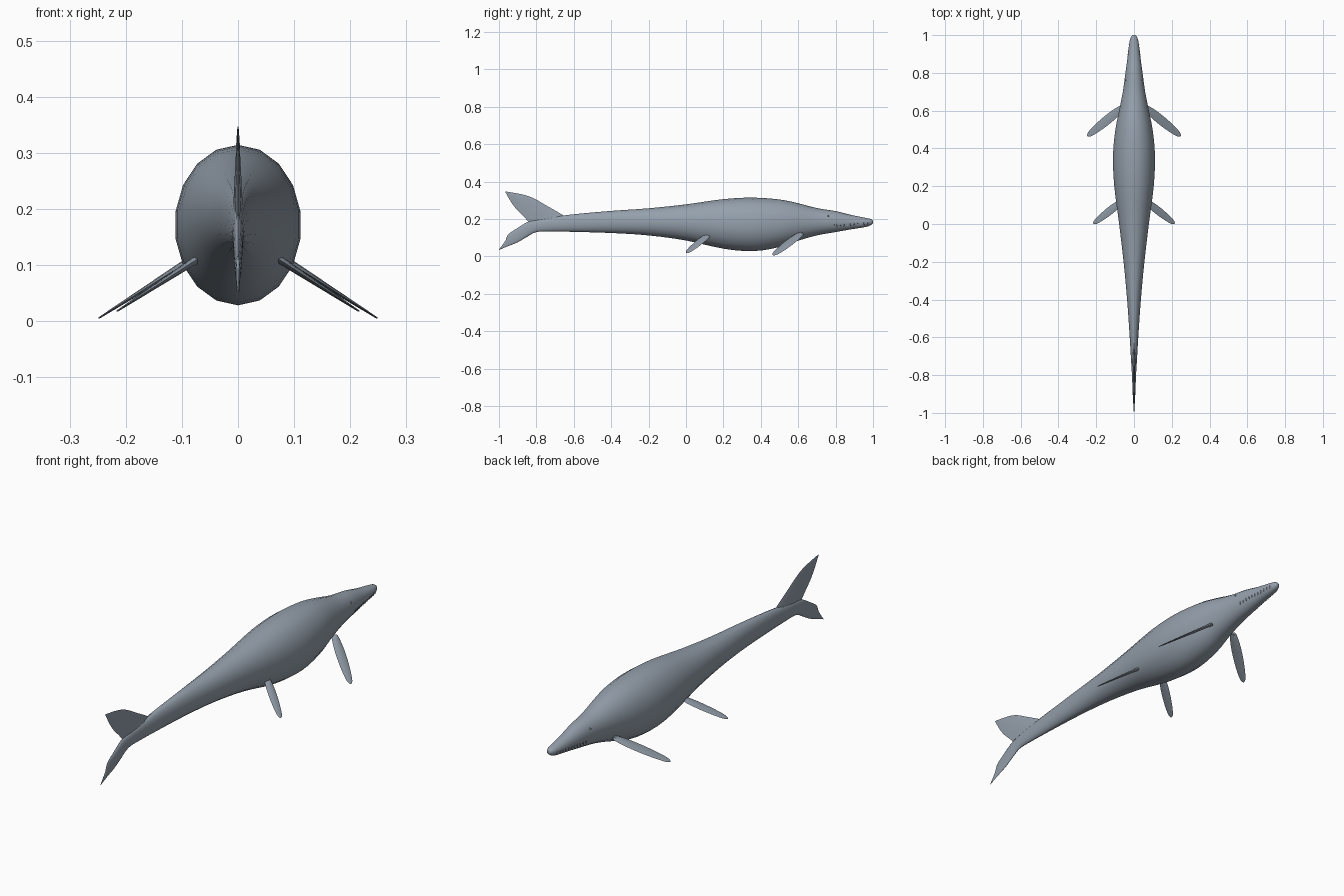
import bpy, bmesh, math
from mathutils import Vector

cube = bpy.data.objects.get("Cube")
if cube:
    bpy.data.objects.remove(cube)


def material(name, rgb):
    m = bpy.data.materials.new(name)
    m.use_nodes = True
    m.diffuse_color = (*rgb, 1)
    m.node_tree.nodes["Principled BSDF"].inputs["Base Color"].default_value = (*rgb, 1)
    return m


SKIN = material("slate grey skin", (0.30, 0.35, 0.41))


def finish(name, bm, angle=40):
    bmesh.ops.recalc_face_normals(bm, faces=bm.faces)
    mesh = bpy.data.meshes.new(name)
    bm.to_mesh(mesh)
    bm.free()
    ob = bpy.data.objects.new(name, mesh)
    bpy.context.collection.objects.link(ob)
    mesh.materials.append(SKIN)
    bpy.ops.object.select_all(action="DESELECT")
    ob.select_set(True)
    bpy.context.view_layer.objects.active = ob
    bpy.ops.object.shade_smooth_by_angle(angle=math.radians(angle))
    return ob


def loft(bm, rings):
    """Skin a list of closed rings and cap both ends."""
    loops = [[bm.verts.new(p) for p in ring] for ring in rings]
    for a, b in zip(loops, loops[1:]):
        for i in range(len(a)):
            j = (i + 1) % len(a)
            bm.faces.new((a[i], a[j], b[j], b[i]))
    bm.faces.new(loops[0])
    bm.faces.new(loops[-1])


def smooth_steps(points, n):
    """Catmull-Rom through the points, n steps for each span."""
    pts = [Vector(p) for p in points]
    pts = [pts[0]] + pts + [pts[-1]]
    out = []
    for a, b, c, d in zip(pts, pts[1:], pts[2:], pts[3:]):
        for k in range(n):
            t = k / n
            out.append(0.5 * (2 * b + (c - a) * t + (2 * a - 5 * b + 4 * c - d) * t * t
                              + (3 * b - a - 3 * c + d) * t ** 3))
    return out + [pts[-1]]


# Body stations, snout to lower tail lobe: y, top z, bottom z, half width
STATIONS = [
    (1.0, .191, .178, .006), (.99, .199, .168, .016), (.96, .206, .157, .025),
    (.88, .222, .144, .035), (.8, .242, .130, .046), (.7, .258, .112, .060),
    (.6, .284, .084, .080), (.5, .304, .050, .100), (.36, .314, .028, .113),
    (.2, .306, .041, .106), (0, .278, .085, .080), (-.2, .257, .112, .056),
    (-.4, .243, .125, .037), (-.6, .225, .131, .023), (-.72, .209, .133, .016),
    (-.8, .195, .130, .011), (-.85, .182, .104, .009), (-.9, .152, .075, .007),
    (-.95, .118, .055, .004), (-.965, .085, .049, .003), (-1.0, .036, .034, .001),
]
SIDES = 18
body = smooth_steps(STATIONS, 3)


def body_width(y, z):
    """Half width of the body surface at a given y and z."""
    for a, b in zip(STATIONS, STATIONS[1:]):
        if b[0] <= y <= a[0]:
            p = Vector(a).lerp(Vector(b), (a[0] - y) / (a[0] - b[0]))
            u = (2 * z - p[1] - p[2]) / (p[1] - p[2])
            return p[3] * math.sqrt(max(0, 1 - u * u))
    return 0


bm = bmesh.new()
rings = []
for y, top, low, half in body:
    ring = []
    for i in range(SIDES):
        a = math.tau * i / SIDES
        ring.append((half * math.sin(a), y, (top + low) / 2 + (top - low) / 2 * math.cos(a)))
    rings.append(ring)
loft(bm, rings)
finish("body", bm)

# Upper tail fin: sections from root to tip, each (front y, front z, rear y, rear z, half thickness)
FIN = [
    (-.64, .205, -.82, .150, .010), (-.66, .222, -.84, .182, .008),
    (-.74, .268, -.87, .215, .006), (-.81, .308, -.905, .250, .004),
    (-.87, .330, -.935, .290, .003), (-.965, .347, -.966, .344, .001),
]
bm = bmesh.new()
rings = []
for fy, fz, ry, rz, w in smooth_steps(FIN, 3):
    front, rear = Vector((0, fy, fz)), Vector((0, ry, rz))
    side = Vector((w, 0, 0))
    a, b = front.lerp(rear, .25), front.lerp(rear, .65)
    rings.append([front, a + side, b + side * .7, rear, b - side * .7, a - side])
loft(bm, rings)
finish("upper_tail_fin", bm)

# Flippers: tapering blades sweeping out, back and down; (distance, half chord)
BLADE = [(-.08, .018), (0, .023), (.2, .029), (.45, .030), (.7, .026),
         (.88, .020), (.96, .013), (1, .004)]


def flipper(name, root, tip, chord, sign):
    root, tip = Vector(root), Vector(tip)
    axis = tip - root
    out = Vector((axis.x, 0, axis.z)).normalized()
    normal = out.cross(Vector((0, 1, 0))).normalized()
    across = normal.cross(axis).normalized()
    if across.y < 0:
        across.negate()
    bm = bmesh.new()
    rings = []
    for t, half in smooth_steps(BLADE, 2):
        c = root + axis * t
        thick = normal * (.007 * (1 - .8 * max(t, 0)))
        lead = across * half * chord
        ring = [c + lead, c + lead * .4 + thick, c - lead * .4 + thick * .7,
                c - lead, c - lead * .4 - thick * .7, c + lead * .4 - thick]
        rings.append([(p.x * sign, p.y, p.z) for p in ring])
    loft(bm, rings)
    finish(name, bm)


for side, sign in (("left", 1), ("right", -1)):
    flipper("front_flipper_" + side, (.075, .605, .115), (.247, .466, .006), .85, sign)
    flipper("rear_flipper_" + side, (.07, .115, .112), (.215, .002, .018), .72, sign)

    # Teeth along the jaw line
    bm = bmesh.new()
    for i in range(11):
        y = .79 + i * .018
        z = .163 + i * .0012
        x = body_width(y, z)
        cone = bmesh.ops.create_cone(bm, cap_ends=True, segments=6, radius1=.0008,
                                     radius2=.0035, depth=.014)
        bmesh.ops.translate(bm, verts=cone["verts"], vec=(sign * x, y, z))
    finish("teeth_" + side, bm)

    # Eye
    bm = bmesh.new()
    ball = bmesh.ops.create_uvsphere(bm, u_segments=10, v_segments=6, radius=.005)
    bmesh.ops.translate(bm, verts=ball["verts"],
                        vec=(sign * (body_width(.76, .215) - .002), .76, .215))
    finish("eye_" + side, bm)
